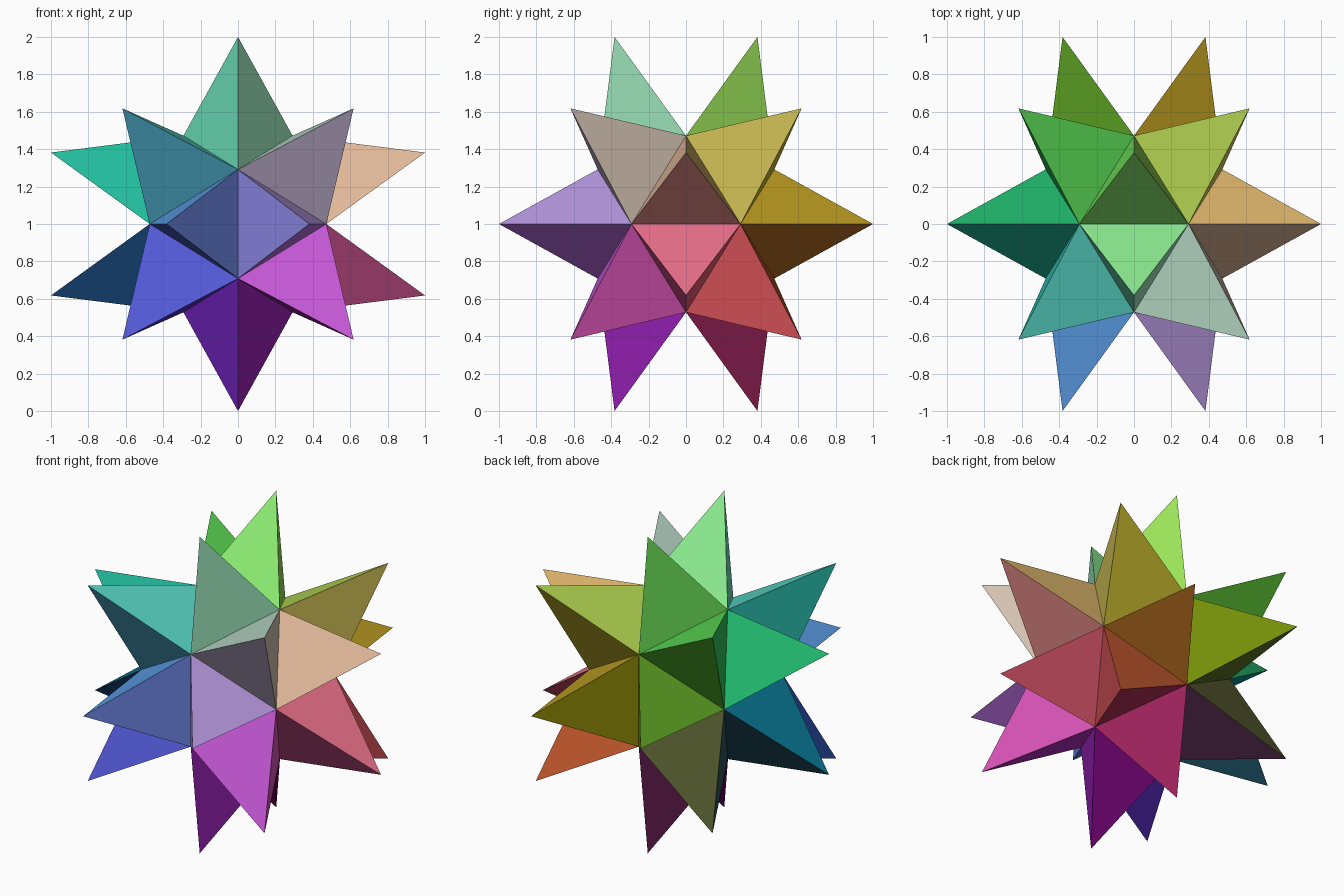
import bpy, bmesh
from mathutils import Vector

if "Cube" in bpy.data.objects:
    bpy.data.objects.remove(bpy.data.objects["Cube"])

PHI = (1 + 5 ** 0.5) / 2
CENTRE = Vector((0, 0, 1))
SIGNS = (-1, 1)


def cyclic(a, b):
    """All sign variants of (a, b, 0) and its cyclic rotations."""
    pts = []
    for s in SIGNS:
        for t in SIGNS:
            p, q = s * a, t * b
            pts += [Vector((p, q, 0)), Vector((0, p, q)), Vector((q, 0, p))]
    return pts


def corner_colour(co):
    """Red to the right, green up, blue to the front, as linear colour."""
    d = (co - CENTRE).normalized()
    return Vector([((1 + k) / 2) ** 2.2 for k in (d.x, d.z, -d.y)])


# Valley points: small icosahedron; tips: dodecahedron corners
valleys = cyclic(2 / PHI ** 3, 2 / PHI ** 4)
c = 1 / PHI
tips = cyclic(1 / PHI ** 2, 1)
tips += [Vector((x, y, z)) * c for x in SIGNS for y in SIGNS for z in SIGNS]

mesh = bpy.data.meshes.new("spiked_star")
star = bpy.data.objects.new("spiked_star", mesh)
bpy.context.collection.objects.link(star)
bm = bmesh.new()
base = [bm.verts.new(v + CENTRE) for v in valleys]

# One three-sided spike over the three valley points nearest each tip
for tip in tips:
    apex = bm.verts.new(tip + CENTRE)
    ring = sorted(base, key=lambda v: (v.co - apex.co).length)[:3]
    for i in range(3):
        face = bm.faces.new((apex, ring[i], ring[(i + 1) % 3]))
        # Each side takes the mean colour of its corners
        rgb = sum((corner_colour(v.co) for v in face.verts), Vector((0, 0, 0))) / 3
        mat = bpy.data.materials.new("spike_side")
        mat.diffuse_color = (*rgb, 1)
        mat.use_nodes = True
        mat.node_tree.nodes["Principled BSDF"].inputs["Base Color"].default_value = mat.diffuse_color
        face.material_index = len(mesh.materials)
        mesh.materials.append(mat)

bmesh.ops.recalc_face_normals(bm, faces=bm.faces[:])
bm.to_mesh(mesh)
bm.free()
